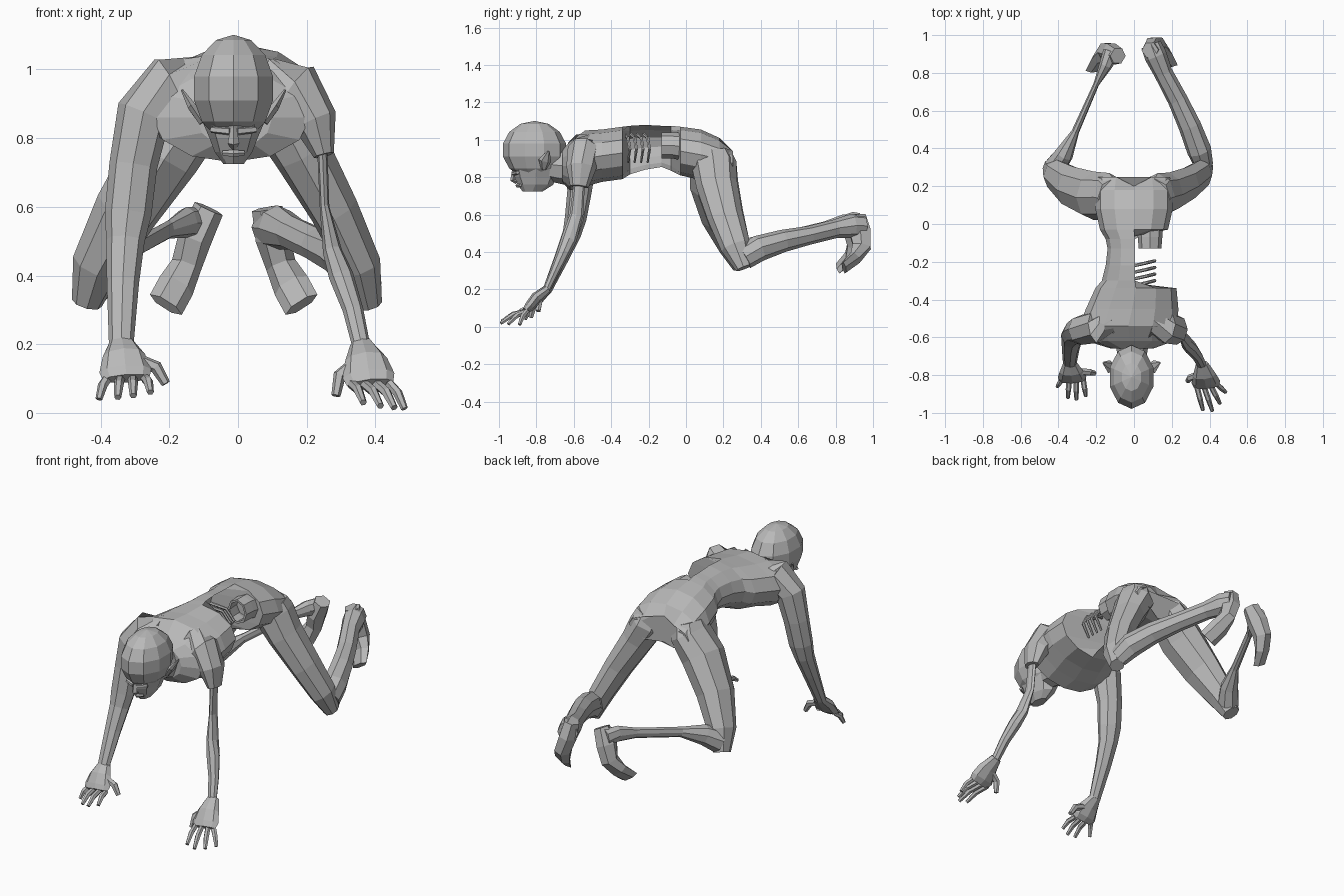
import bpy
import bmesh
from math import cos, sin, tau
from mathutils import Vector, Matrix

default_cube = bpy.data.objects.get("Cube")
if default_cube:
    bpy.data.objects.remove(default_cube, do_unlink=True)

clay = bpy.data.materials.new("clay_grey")
clay.use_nodes = True
clay_colour = (0.48, 0.48, 0.48, 1)
clay.diffuse_color = clay_colour
clay.node_tree.nodes["Principled BSDF"].inputs["Base Color"].default_value = clay_colour


def add_object(name, bm):
    """Turn a bmesh into a flat shaded object in the scene."""
    bmesh.ops.recalc_face_normals(bm, faces=bm.faces)
    mesh = bpy.data.meshes.new(name)
    bm.to_mesh(mesh)
    bm.free()
    mesh.materials.append(clay)
    obj = bpy.data.objects.new(name, mesh)
    bpy.context.collection.objects.link(obj)
    return obj


def loft(name, stations, sides=8, side_axis=(1, 0, 0), direction=None, caps=True):
    """Skin elliptical rings; a station is x, y, z, half width, half depth."""
    bm = bmesh.new()
    centres = [Vector(station[:3]) for station in stations]
    rings = []
    for i, station in enumerate(stations):
        before = centres[max(i - 1, 0)]
        after = centres[min(i + 1, len(centres) - 1)]
        tangent = Vector(direction) if direction else (after - before).normalized()
        across = Vector(side_axis)
        across = (across - tangent * across.dot(tangent)).normalized()
        deep = tangent.cross(across)
        width, depth = station[3:]
        ring = []
        for k in range(sides):
            angle = tau * k / sides
            offset = across * (width * cos(angle)) + deep * (depth * sin(angle))
            ring.append(bm.verts.new(centres[i] + offset))
        rings.append(ring)
    for lower, upper in zip(rings, rings[1:]):
        for k in range(sides):
            following = (k + 1) % sides
            bm.faces.new((lower[k], lower[following], upper[following], upper[k]))
    if caps:
        bm.faces.new(rings[0])
        bm.faces.new(rings[-1])
    return add_object(name, bm)


def rod(name, points, radius, sides=6):
    """Thin rod of even thickness, tapering a little at its end."""
    stations = [(*point, radius, radius) for point in points[:-1]]
    stations.append((*points[-1], radius * 0.7, radius * 0.7))
    return loft(name, stations, sides)


# Torso
waist_x = .005
torso = loft("torso", [
    (-.01, -.66, .86, .11, .09),
    (-.02, -.62, .86, .23, .13),
    (-.03, -.54, .90, .26, .15),
    (-.01, -.45, .915, .245, .14),
    (.01, -.34, .93, .215, .14),
    (waist_x, -.30, .945, .175, .13),
    (waist_x, -.22, .96, .155, .12),
    (waist_x, -.13, .965, .145, .11),
    (waist_x, -.08, .955, .155, .12),
    (0, -.03, .94, .18, .13),
    (0, .08, .92, .205, .135),
    (0, .18, .895, .205, .115),
    (0, .25, .875, .19, .075),
], sides=12, direction=(0, 1, 0))
for vert in torso.data.vertices:
    # The waist is eaten away on the left, so fold that side in against the right wall
    if -.31 < vert.co.y < -.06 and vert.co.x > waist_x + .01:
        vert.co.x = waist_x - .8 * (vert.co.x - waist_x)
        vert.co.z = .955 + .9 * (vert.co.z - .955)
    # Cleft at the back of the pelvis
    if vert.co.y > .24 and abs(vert.co.x) < .02:
        vert.co.y -= .05

# Exposed ribs and the open stump of the gut
for i in range(4):
    y = -.33 + .035 * i
    rod(f"rib_{i + 1}", [
        (-.02, y, 1.03), (.07, y + .02, 1.01),
        (.11, y + .03, .95), (.06, y + .02, .88),
    ], .009)
gut = loft("gut_stump", [
    (.085, -.13, .97, .06, .07),
    (.085, -.07, .97, .065, .07),
    (.085, 0, .96, .07, .075),
], direction=(0, 1, 0), caps=False)
shell = gut.modifiers.new("wall", "SOLIDIFY")
shell.thickness = .012

# Neck
loft("neck", [
    (-.01, -.56, .87, .12, .11),
    (-.01, -.65, .86, .085, .10),
    (-.01, -.74, .87, .07, .09),
], direction=(0, 1, 0))

# Skull and face
head_x = -.013
bm = bmesh.new()
bmesh.ops.create_uvsphere(bm, u_segments=10, v_segments=7, radius=1)
bm.transform(Matrix.Translation((head_x, -.81, .945)) @ Matrix.Diagonal((.124, .173, .156, 1)))
add_object("skull", bm)
loft("face", [
    (head_x, -.80, .87, .10, .14),
    (head_x, -.805, .80, .07, .115),
    (head_x, -.805, .76, .055, .095),
    (head_x, -.82, .725, .03, .055),
], direction=(0, 0, -1))
loft("nose", [
    (head_x, -.92, .83, .009, .012),
    (head_x, -.925, .785, .017, .015),
    (head_x, -.905, .775, .012, .012),
], sides=4)
loft("lips", [
    (head_x - .03, -.885, .757, .008, .008),
    (head_x, -.90, .755, .012, .012),
    (head_x + .03, -.885, .757, .008, .008),
], sides=6, side_axis=(0, 1, 0))
for side, label in ((1, "left"), (-1, "right")):
    loft(label + "_brow", [
        (head_x + side * .01, -.92, .82, .012, .012),
        (head_x + side * .065, -.90, .825, .01, .01),
    ], sides=5, side_axis=(0, 1, 0))
    loft(label + "_ear", [
        (head_x + side * .09, -.76, .845, .015, .012),
        (head_x + side * .12, -.755, .89, .035, .014),
        (head_x + side * .15, -.735, .94, .006, .004),
    ], sides=6, side_axis=(0, 1, 0))

# Whole right arm
loft("right_arm", [
    (-.12, -.53, .95, .08, .09),
    (-.20, -.55, .955, .09, .085),
    (-.275, -.56, .87, .08, .08),
    (-.305, -.57, .72, .07, .065),
    (-.32, -.59, .58, .068, .058),
    (-.328, -.61, .50, .056, .05),
    (-.335, -.66, .38, .047, .04),
    (-.34, -.74, .20, .036, .025),
])

# Left shoulder, and the wasted arm below it
loft("left_shoulder", [
    (.09, -.53, .95, .08, .09),
    (.165, -.55, .94, .09, .085),
    (.225, -.56, .85, .065, .08),
    (.25, -.57, .75, .03, .05),
])
loft("left_arm", [
    (.245, -.57, .78, .015, .03),
    (.252, -.585, .60, .014, .036),
    (.275, -.625, .47, .028, .042),
    (.30, -.655, .40, .036, .035),
    (.335, -.70, .30, .03, .026),
    (.36, -.75, .19, .026, .02),
])


def hand(label, wrist, knuckles, tips, thumb_tip):
    """Palm, four bent fingers and a thumb; the tips run outwards."""
    wrist, knuckles, thumb_tip = Vector(wrist), Vector(knuckles), Vector(thumb_tip)
    middle = wrist.lerp(knuckles, .5) + Vector((0, 0, .012))
    loft(label + "_palm", [
        (*wrist, .034, .024), (*middle, .062, .032),
        (*wrist.lerp(knuckles, .8), .076, .028), (*knuckles, .068, .018),
    ])
    first, last = Vector(tips[0]), Vector(tips[-1])
    spread = .055 if last.x > first.x else -.055
    for i, tip in enumerate(tips):
        base = knuckles + Vector((spread * (i / 1.5 - 1), .01, 0))
        joint = base.lerp(Vector(tip), .55) + Vector((0, 0, .014))
        rod(f"{label}_finger_{i + 1}", [base, joint, tip], .0145)
    root = middle - Vector((spread * .6, 0, .01))
    joint = root.lerp(thumb_tip, .5) + Vector((-spread * .3, 0, .012))
    rod(label + "_thumb", [root, joint, thumb_tip], .019)


hand("right_hand", (-.34, -.73, .21), (-.325, -.83, .10),
     [(-.255, -.91, .06), (-.305, -.93, .05), (-.35, -.92, .045), (-.405, -.86, .04)],
     (-.21, -.79, .085))
hand("left_hand", (.36, -.74, .20), (.385, -.86, .085),
     [(.365, -.985, .03), (.415, -.99, .02), (.455, -.95, .015), (.485, -.89, .012)],
     (.285, -.83, .05))

# Thighs
loft("right_thigh", [
    (-.11, .14, .93, .085, .10),
    (-.13, .145, .87, .10, .125),
    (-.215, .15, .76, .11, .13),
    (-.325, .195, .59, .095, .115),
    (-.41, .26, .43, .075, .085),
    (-.44, .30, .32, .045, .05),
])
loft("left_thigh", [
    (.11, .14, .93, .085, .10),
    (.125, .15, .87, .10, .12),
    (.185, .165, .76, .085, .11),
    (.28, .21, .59, .072, .095),
    (.355, .265, .43, .062, .08),
    (.38, .31, .315, .04, .045),
])

# Shins, the right one wasted to the bone
loft("left_shin", [
    (.37, .31, .37, .05, .065),
    (.345, .39, .42, .065, .07),
    (.295, .52, .46, .06, .06),
    (.23, .66, .49, .053, .05),
    (.155, .80, .525, .05, .05),
    (.115, .89, .54, .06, .065),
    (.09, .95, .54, .055, .06),
])
loft("right_shin", [
    (-.42, .30, .38, .06, .065),
    (-.37, .37, .43, .05, .055),
    (-.31, .49, .475, .02, .028),
    (-.20, .74, .535, .015, .028),
    (-.15, .84, .555, .035, .045),
    (-.12, .91, .55, .045, .05),
])

# Feet hanging down from the heels
for side, label, out, shift in ((1, "left", 0, 0), (-1, "right", .025, -.03)):
    loft(label + "_foot", [
        (side * .085, .92 + shift, .595, .045, .045),
        (side * (.10 + out), .93 + shift, .51, .05, .065),
        (side * (.125 + out), .94 + shift, .43, .045, .055),
        (side * (.155 + out), .905 + shift, .37, .055, .032),
        (side * (.185 + out), .845 + shift, .315, .055, .018),
    ], sides=6, side_axis=(side * .8, 0, .6))
